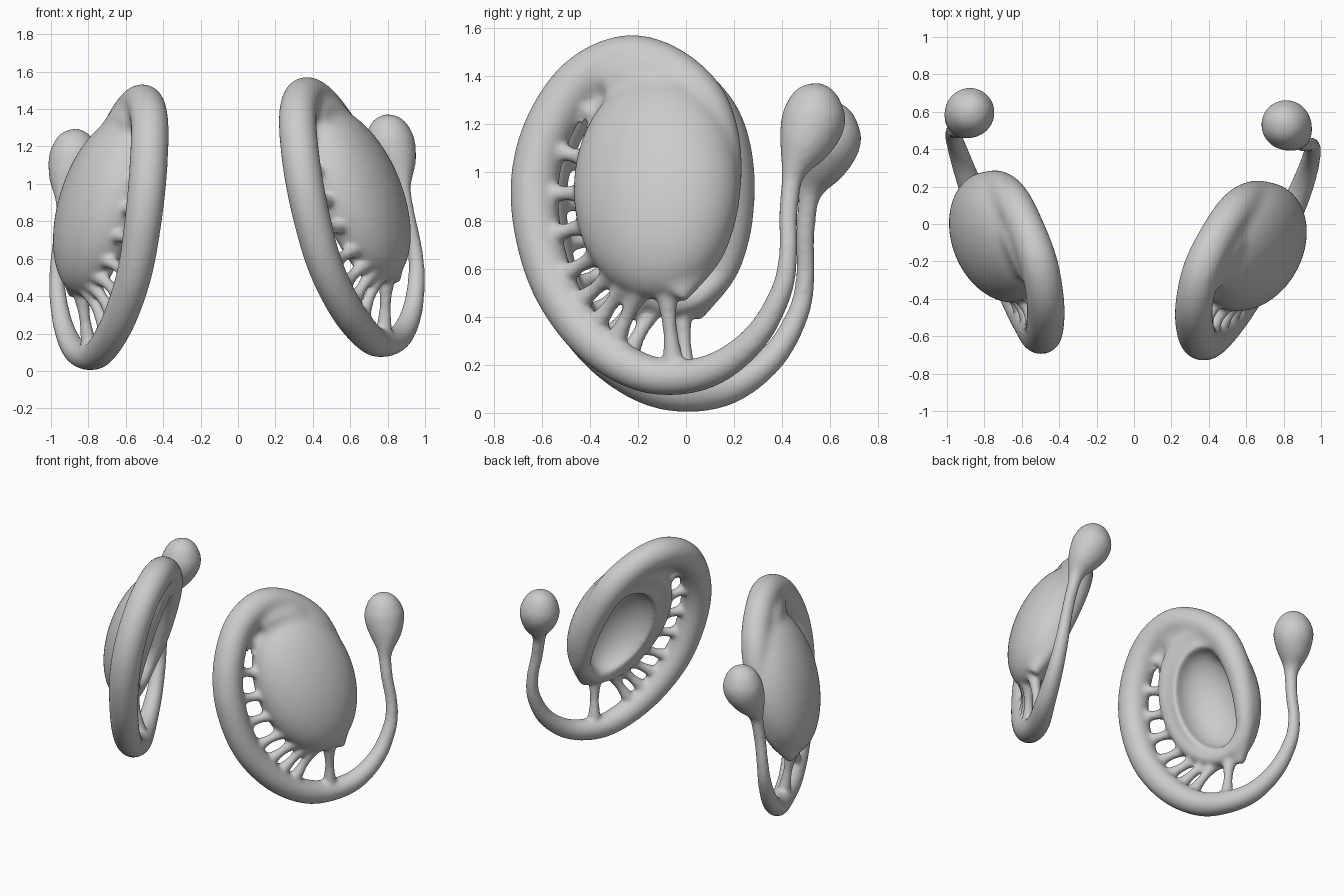
import bpy, math
from mathutils import Vector, Matrix

if "Cube" in bpy.data.objects:
    bpy.data.objects.remove(bpy.data.objects["Cube"])

# Spine of the band: rim at the back, over the top, down the front, stem, bulb (x, y, z, radius)
SPINE = [
    (.84, -.04, .48, .045), (.77, .11, .70, .065), (.67, .15, 1.00, .085), (.56, .09, 1.26, .10),
    (.45, -.06, 1.42, .10), (.36, -.25, 1.47, .103), (.32, -.45, 1.37, .103), (.335, -.59, 1.14, .104),
    (.38, -.63, .88, .102), (.46, -.57, .58, .097), (.57, -.43, .345, .092), (.68, -.25, .198, .085),
    (.765, -.07, .148, .078), (.865, .12, .183, .069), (.93, .29, .315, .058), (.955, .395, .50, .048),
    (.945, .425, .66, .042), (.91, .425, .82, .042), (.88, .44, .97, .046), (.872, .455, 1.03, .066),
    (.85, .49, 1.11, .11), (.815, .528, 1.21, .136), (.80, .54, 1.29, .116), (.79, .55, 1.345, .075),
    (.785, .555, 1.375, .012)]


def smooth_path(pts, steps=8):
    """Catmull-Rom through the points, radius included."""
    p = [Vector(q) for q in pts]
    p = [2 * p[0] - p[1]] + p + [2 * p[-1] - p[-2]]
    out = []
    for i in range(1, len(p) - 2):
        a, b, c, d = p[i - 1:i + 3]
        for s in range(steps):
            t = s / steps
            out.append(.5 * (2 * b + (c - a) * t + (2 * a - 5 * b + 4 * c - d) * t * t
                             + (3 * b - a - 3 * c + d) * t ** 3))
    return out + [p[-2]]


def tube(name, pts, closed=False):
    cu = bpy.data.curves.new(name, 'CURVE')
    cu.dimensions = '3D'
    cu.bevel_depth = 1
    cu.bevel_resolution = 6
    cu.use_fill_caps = True
    sp = cu.splines.new('POLY')
    sp.points.add(len(pts) - 1)
    sp.use_cyclic_u = closed
    for q, w in zip(sp.points, pts):
        q.co = (w[0], w[1], w[2], 1)
        q.radius = max(w[3], .005)
    ob = bpy.data.objects.new(name, cu)
    bpy.context.collection.objects.link(ob)
    return ob


# Tilted frame of the shell: u across, v along, n outward
C = Vector((.62, -.12, .94))
n = Vector((1, -.4, .4)).normalized()
v0 = (Vector((0, 0, 1)) - n * n.z).normalized()
u0 = v0.cross(n)
v = v0 * math.cos(.18) - u0 * math.sin(.18)
u = v.cross(n)
FRAME = Matrix((u, v, n)).transposed().to_4x4()
FRAME.translation = C


def ellipsoid(name, a, b, top, bottom, offset=(0, 0, 0)):
    """Ellipsoid in the shell frame with different outer and inner depth."""
    bpy.ops.mesh.primitive_uv_sphere_add(segments=64, ring_count=40, radius=1)
    ob = bpy.context.object
    ob.name = name
    for w in ob.data.vertices:
        x, y, z = w.co
        w.co = FRAME @ (Vector((x * a, y * b, z * (top if z > 0 else bottom))) + Vector(offset))
    return ob


def rim(a, b, h, deg):
    t = math.radians(deg)
    return FRAME @ Vector((a * math.cos(t), b * math.sin(t), h))


def join(objs):
    bpy.ops.object.select_all(action='DESELECT')
    for ob in objs:
        ob.select_set(True)
    bpy.context.view_layer.objects.active = objs[0]
    bpy.ops.object.convert(target='MESH')
    bpy.context.view_layer.objects.active = objs[0]
    bpy.ops.object.join()
    return bpy.context.object


def fuse(ob, voxel, iterations, fillet=0):
    """Voxel union, optional filleting of inner corners (grow, fuse, shrink), smoothing."""
    for grow in ((fillet, -fillet) if fillet else (0,)):
        m = ob.modifiers.new("fuse", 'REMESH')
        m.mode = 'VOXEL'
        m.voxel_size = voxel
        if grow:
            m = ob.modifiers.new("relax", 'SMOOTH')
            m.iterations = 3
            m = ob.modifiers.new("grow", 'DISPLACE')
            m.mid_level = 0
            m.strength = grow
    m = ob.modifiers.new("blend", 'SMOOTH')
    m.factor = .5
    m.iterations = iterations
    bpy.ops.object.convert(target='MESH')


# Domed shell with a bowl hollowed out of the inner side
shell = ellipsoid("shell", .36, .50, .24, .125)
cutter = ellipsoid("bowl_cutter", .235, .355, .21, .21, (.04, -.035, -.09))
mod = shell.modifiers.new("bowl", 'BOOLEAN')
mod.operation = 'DIFFERENCE'
mod.object = cutter

# Band with stem and bulb, rounded inner rim, webs blending band and shell
path = smooth_path(SPINE)
lip = [(*rim(.30, .435, -.035, d), .055) for d in range(0, 360, 6)]
web_top = [(.60, .02, 1.22, .06), (.51, -.10, 1.36, .085), (.43, -.23, 1.38, .09), (.40, -.32, 1.35, .07)]
web_back = [(.48, -.12, 1.38, .06), (.60, .04, 1.27, .07), (.70, .10, 1.05, .075), (.77, .08, .80, .055)]
body = join([shell, tube("band", path), tube("lip", lip, True),
             tube("web_top", smooth_path(web_top)), tube("web_back", smooth_path(web_back))])
bpy.data.objects.remove(cutter)
fuse(body, .013, 8, .028)

# Struts bridging the slot between shell and band, placed by side-view (y, z)
front = path[5 * 8:13 * 8 + 4]
edge = [rim(.325, .465, -.01, d) for d in range(130, 300)]
struts = []
for k, (y, z) in enumerate(((-.44, 1.265), (-.505, 1.08), (-.515, .91), (-.505, .755), (-.46, .60),
                            (-.395, .48), (-.32, .41), (-.235, .365), (-.045, .36))):
    near = lambda q: math.hypot(q[1] - y, q[2] - z)
    a, b = min(edge, key=near), min(front, key=near)
    b, rb = b.xyz, b.w
    e = b + (a - b).normalized() * rb * .8
    strut = [(*a, .052), (*a.lerp(e, .3), .036), (*a.lerp(e, .6), .031), (*e, .045), (*b, .045)]
    struts.append(tube("strut_%d" % k, smooth_path(strut, 4)))

# Fuse everything into one softly blended body
body = join([body] + struts)
body.name = "right_earpiece"
fuse(body, .012, 9)
body = bpy.context.object
bpy.ops.object.shade_smooth()

# Opposite earpiece: mirrored and slightly turned
left = body.copy()
left.data = body.data.copy()
left.name = "left_earpiece"
bpy.context.collection.objects.link(left)
left.data.transform(Matrix.Scale(-1, 4, (1, 0, 0)) @ Matrix.Rotation(.073, 4, 'Z')
                    @ Matrix.Rotation(.09, 4, 'Y'))
left.data.flip_normals()
